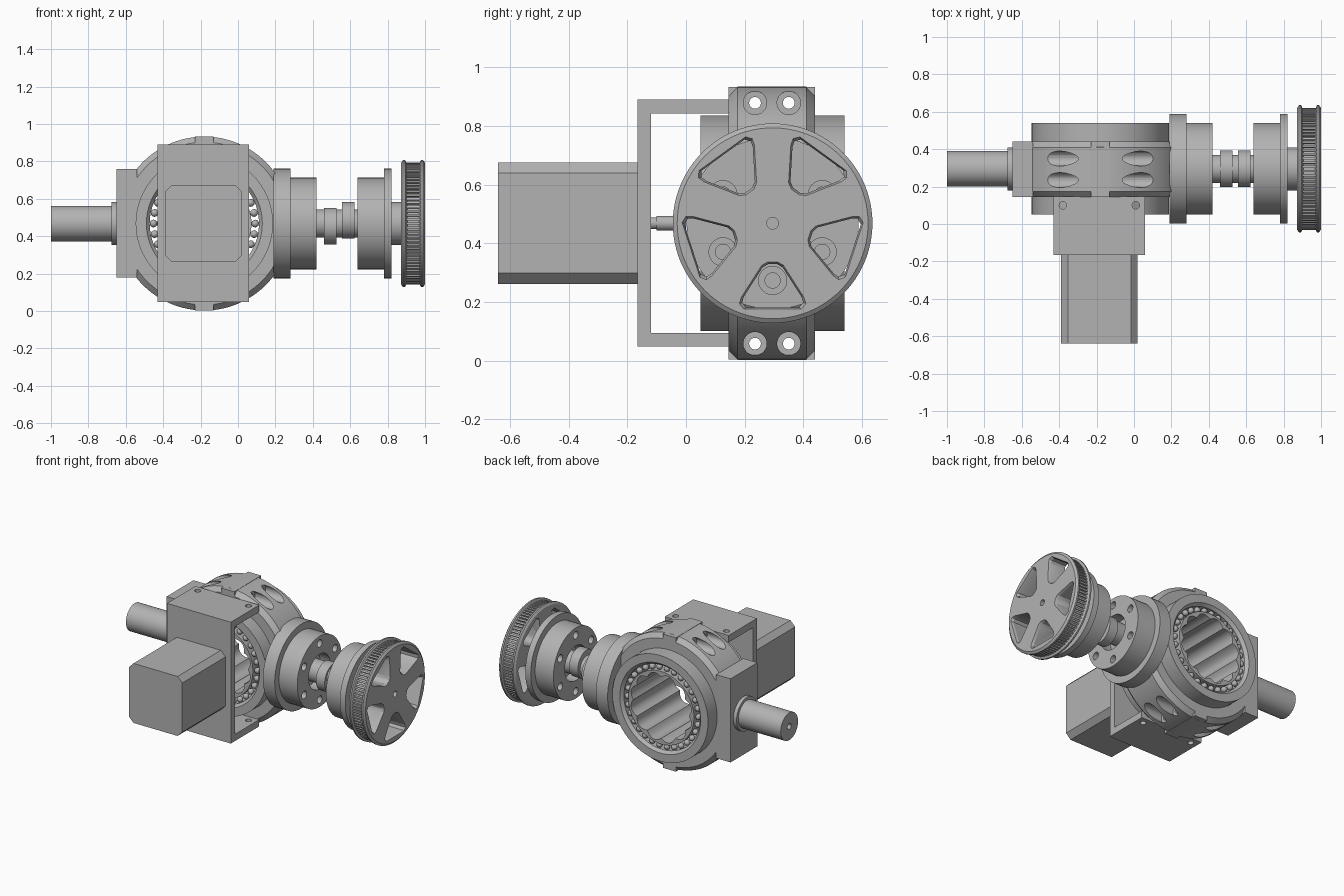
import bpy, bmesh, math
from mathutils import Matrix, Vector

if "Cube" in bpy.data.objects:
    bpy.data.objects.remove(bpy.data.objects["Cube"])

grey = bpy.data.materials.new("machined_grey")
grey.use_nodes = True
colour = (0.45, 0.45, 0.45, 1)
grey.diffuse_color = colour
grey.node_tree.nodes["Principled BSDF"].inputs["Base Color"].default_value = colour

CY, CZ = 0.295, 0.468          # height and depth of the drive axis
HX = -0.18                     # centre of the ring housing
AXIS = Vector((0, CY, CZ))
HUB = Vector((HX, 0, CZ))


def finish(name, bm, smooth=True):
    bmesh.ops.remove_doubles(bm, verts=bm.verts, dist=1e-5)
    bmesh.ops.recalc_face_normals(bm, faces=bm.faces)
    mesh = bpy.data.meshes.new(name)
    bm.to_mesh(mesh)
    bm.free()
    ob = bpy.data.objects.new(name, mesh)
    bpy.context.collection.objects.link(ob)
    mesh.materials.append(grey)
    if smooth:
        shade(ob)
    return ob


def shade(ob):
    bpy.ops.object.select_all(action="DESELECT")
    ob.select_set(True)
    bpy.context.view_layer.objects.active = ob
    bpy.ops.object.shade_smooth_by_angle(angle=math.radians(30))


def turn(bm, profile, axis, centre, n=64, wave=None):
    """Revolve a closed (along, radius) outline around the x or y axis."""
    rings = []
    for i in range(n):
        t = math.tau * i / n
        ring = []
        for a, r in profile:
            if wave:
                r = wave(r, t)
            c, s = r * math.cos(t), r * math.sin(t)
            p = (a, c, s) if axis == "X" else (c, a, s)
            ring.append(bm.verts.new(Vector(p) + centre))
        rings.append(ring)
    for i in range(n):
        p, q = rings[i], rings[(i + 1) % n]
        for j in range(len(profile)):
            k = (j + 1) % len(profile)
            if profile[j][1] == 0 and profile[k][1] == 0:
                continue
            if profile[j][1] == 0:
                bm.faces.new((p[j], q[k], p[k]))
            elif profile[k][1] == 0:
                bm.faces.new((p[j], q[j], p[k]))
            else:
                bm.faces.new((p[j], q[j], q[k], p[k]))


def turned(name, profile, axis="X", centre=AXIS, n=64, wave=None):
    bm = bmesh.new()
    turn(bm, profile, axis, centre, n, wave)
    return finish(name, bm)


def rod(a, b, r):
    return [(a, 0), (a, r), (b, r), (b, 0)]


def block(bm, lo, hi):
    lo, hi = Vector(lo), Vector(hi)
    m = Matrix.Translation((lo + hi) / 2) @ Matrix.Diagonal((*(hi - lo), 1))
    return bmesh.ops.create_cube(bm, size=1, matrix=m)["verts"]


def box(name, lo, hi):
    bm = bmesh.new()
    block(bm, lo, hi)
    return finish(name, bm, False)


def cut(ob, bm):
    cutter = finish("cutter", bm, False)
    cutter.hide_render = True
    mod = ob.modifiers.new("cut", "BOOLEAN")
    mod.operation, mod.solver, mod.object = "DIFFERENCE", "EXACT", cutter
    bpy.context.view_layer.objects.active = ob
    bpy.ops.object.modifier_apply(modifier=mod.name)
    bpy.data.objects.remove(cutter)
    shade(ob)


def around(count, radius, start=0):
    for i in range(count):
        t = start + math.tau * i / count
        yield t, radius * math.cos(t), radius * math.sin(t)


# Ring housing with chamfered rims and counterbored cross holes
housing = turned("ring_housing", [(0.145, 0.36), (0.145, 0.435), (0.175, 0.465),
                 (0.41, 0.465), (0.44, 0.435), (0.44, 0.36)], "Y", HUB, 96)
bm = bmesh.new()
half = [(0.12, 0.02), (0.12, 0.04), (0.6, 0.04), (0.6, 0)]
hole = [(-a, r) for a, r in reversed(half)] + half
for y in (0.235, 0.35):
    for z in (-0.41, 0.41):
        turn(bm, hole, "X", Vector((HX, y, CZ + z)), 24)
cut(housing, bm)
for label, side in (("top", 1), ("bottom", -1)):
    z = sorted((CZ + side * 0.431, CZ + side * 0.464))
    box(label + "_lug", (HX - 0.05, 0.145, z[0]), (HX + 0.05, 0.44, z[1]))
box("side_block", (-0.65, 0.145, 0.18), (-0.54, 0.44, 0.76))

# Ball bearing and fluted sleeve
turned("bearing_outer_race", [(0.05, 0.31), (0.05, 0.367), (0.54, 0.367), (0.54, 0.31),
       (0.52, 0.292), (0.07, 0.292)], "Y", HUB, 96)
turned("fluted_sleeve", [(0.06, 0.252), (0.53, 0.252), (0.53, 0.238), (0.06, 0.238)],
       "Y", HUB, 120,
       lambda r, t: r if r > 0.25 else r - 0.025 * (1 - abs(math.sin(6 * t))))
bm = bmesh.new()
for y in (0.085, 0.505):
    for t, c, s in around(30, 0.272):
        bmesh.ops.create_icosphere(bm, subdivisions=2, radius=0.021,
                                   matrix=Matrix.Translation((HX + c, y, CZ + s)))
finish("bearing_balls", bm)

# Motor with chamfered long edges, its shaft and the U bracket
bm = bmesh.new()
block(bm, (-0.39, -0.64, 0.262), (0.02, -0.165, 0.675))
long_edges = [e for e in bm.edges if abs(e.verts[0].co.y - e.verts[1].co.y) > 0.1]
bmesh.ops.bevel(bm, geom=long_edges, offset=0.036, segments=1, affect="EDGES")
finish("motor", bm, False)
turned("motor_shaft", [(-0.13, 0), (-0.13, 0.02), (-0.1, 0.02), (-0.1, 0.025),
       (0.0, 0.025), (0.0, 0)], "Y", HUB, 24)
bracket = box("motor_bracket", (-0.43, -0.165, 0.048), (0.06, 0.147, 0.89))
bm = bmesh.new()
block(bm, (-1, -0.12, 0.095), (1, 0.5, 0.842))
cut(bracket, bm)
bm = bmesh.new()
for x in (-0.38, 0.01):
    bmesh.ops.create_cone(bm, cap_ends=True, segments=24, radius1=0.02, radius2=0.02,
                          depth=2, matrix=Matrix.Translation((x, 0.1, CZ)))
cut(bracket, bm)

# Output shaft with a centre hole
turned("output_shaft", [(-0.6, 0), (-0.6, 0.115), (-0.675, 0.115), (-0.675, 0.095),
       (-1, 0.095), (-1, 0.02), (-0.93, 0.02), (-0.93, 0)])

# Two flanged drive units with six bolt holes each
inner = turned("inner_drive_unit", [(0.19, 0), (0.19, 0.293), (0.28, 0.293), (0.28, 0.245),
               (0.42, 0.245), (0.42, 0.12), (0.34, 0.12), (0.34, 0)])
outer = turned("outer_drive_unit", [(0.72, 0), (0.72, 0.12), (0.64, 0.12), (0.64, 0.245),
               (0.78, 0.245), (0.78, 0.293), (0.822, 0.293), (0.822, 0.115),
               (0.89, 0.115), (0.89, 0)])
for unit, profile in ((inner, rod(0.35, 0.5, 0.026)),
                      (outer, [(0.5, 0), (0.5, 0.026), (0.8, 0.026), (0.8, 0.048),
                               (0.9, 0.048), (0.9, 0)])):
    bm = bmesh.new()
    for t, c, s in around(6, 0.195, math.pi / 2):
        turn(bm, profile, "X", AXIS + Vector((0, c, s)), 24)
    cut(unit, bm)

# Cranked link shaft between the units
turned("link_shaft", rod(0.33, 0.73, 0.075), n=48)
for name, a, dz in (("inner_crank", 0.46, -0.015), ("outer_crank", 0.555, 0.017)):
    turned(name, rod(a, a + 0.067, 0.098), centre=AXIS + Vector((0, 0, dz)), n=48)

# Toothed wheel with five rounded openings
wheel = turned("toothed_wheel", [(0.872, 0), (0.872, 0.325), (0.882, 0.34), (0.893, 0.34),
               (0.905, 0.315), (0.967, 0.315), (0.978, 0.34), (0.989, 0.34),
               (1.0, 0.325), (1.0, 0.02), (0.96, 0.02), (0.96, 0)], n=96)
right = [(0.015, 0.139), (0.034, 0.15), (0.098, 0.25), (0.104, 0.27), (0.09, 0.287)]
outline = right + [(-u, v) for u, v in reversed(right)]
bm = bmesh.new()
for t, c, s in around(5, 1, -math.pi / 2):
    sections = []
    for x, grow in ((0.8, 1), (0.985, 1), (1.002, 1.1)):
        ring = []
        for u, v in outline:
            u, v = u * grow, 0.225 + (v - 0.225) * grow
            ring.append(bm.verts.new((x, CY + v * c - u * s, CZ + v * s + u * c)))
        sections.append(ring)
    bm.faces.new(sections[0])
    bm.faces.new(sections[-1])
    for p, q in zip(sections, sections[1:]):
        for j in range(len(p)):
            k = (j + 1) % len(p)
            bm.faces.new((p[j], p[k], q[k], q[j]))
cut(wheel, bm)
bm = bmesh.new()
for t, c, s in around(90, 0.318):
    verts = block(bm, (0.9, -0.008, -0.006), (0.972, 0.008, 0.006))
    place = Matrix.Translation((0, CY + c, CZ + s)) @ Matrix.Rotation(t, 4, "X")
    bmesh.ops.transform(bm, matrix=place, verts=verts)
finish("wheel_teeth", bm, False)
